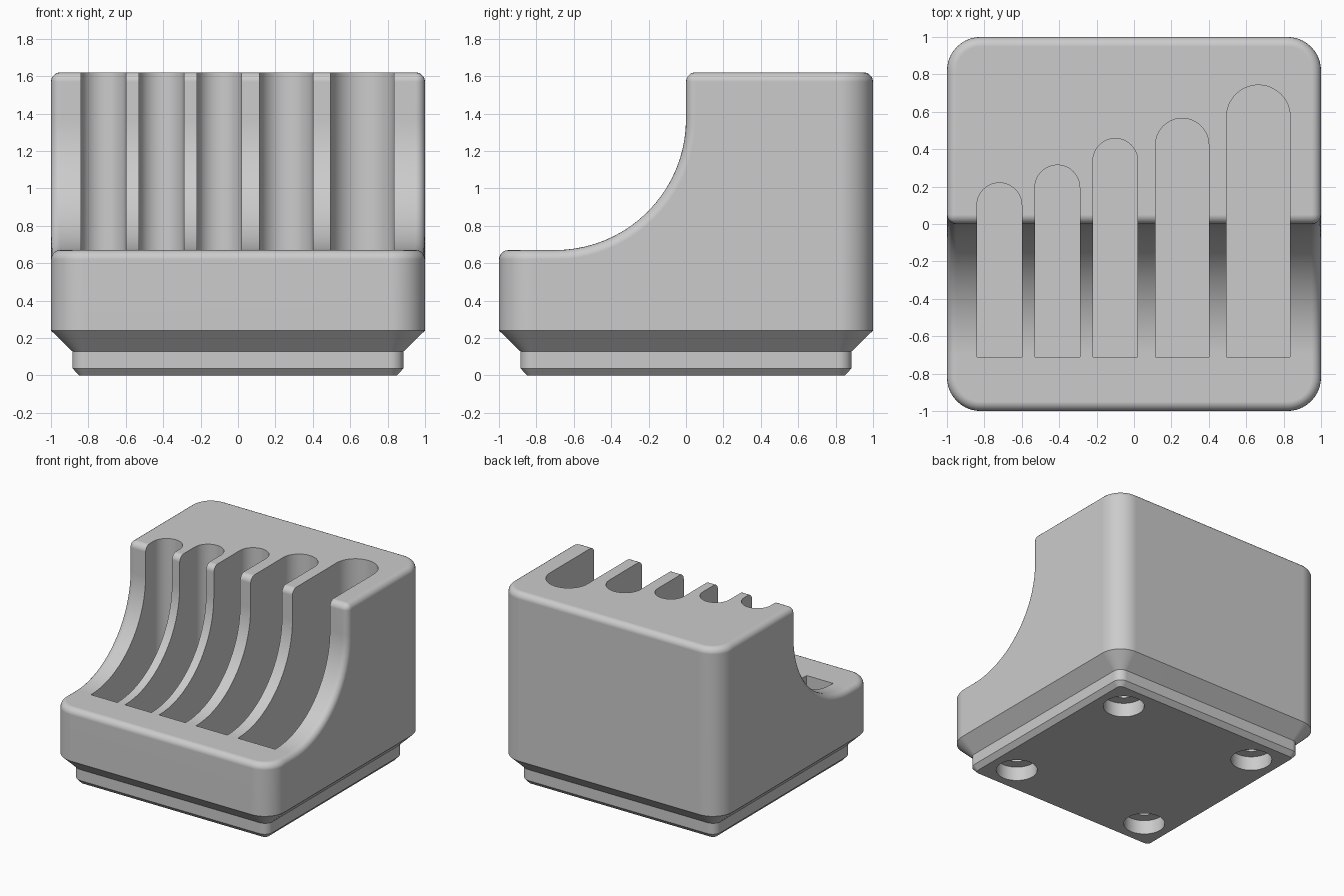
import bpy
import bmesh
from math import pi, cos, sin, radians

cube = bpy.data.objects.get("Cube")
if cube:
    bpy.data.objects.remove(cube, do_unlink=True)

grey = bpy.data.materials.new("plain grey")
grey.use_nodes = True
grey.diffuse_color = (0.6, 0.6, 0.6, 1)
grey.node_tree.nodes["Principled BSDF"].inputs["Base Color"].default_value = (0.6, 0.6, 0.6, 1)


def arc(cx, cy, r, start, end, steps):
    """Points along an arc, angles in degrees."""
    angles = [radians(start + (end - start) * i / steps) for i in range(steps + 1)]
    return [(cx + r * cos(a), cy + r * sin(a)) for a in angles]


def loft(name, rings):
    """Closed solid through rings of equal point count."""
    bm = bmesh.new()
    loops = [[bm.verts.new(p) for p in ring] for ring in rings]
    n = len(loops[0])
    for low, high in zip(loops, loops[1:]):
        for i in range(n):
            j = (i + 1) % n
            bm.faces.new((low[i], low[j], high[j], high[i]))
    bm.faces.new(loops[0][::-1])
    bm.faces.new(loops[-1])
    bmesh.ops.recalc_face_normals(bm, faces=bm.faces)
    mesh = bpy.data.meshes.new(name)
    bm.to_mesh(mesh)
    bm.free()
    mesh.materials.append(grey)
    obj = bpy.data.objects.new(name, mesh)
    bpy.context.collection.objects.link(obj)
    return obj


def prism(name, outline, z0, z1):
    return loft(name, [[(x, y, z) for x, y in outline] for z in (z0, z1)])


def rounded_square(half, r, z):
    c = half - r
    corners = [(c, c, 0), (-c, c, 90), (-c, -c, 180), (c, -c, 270)]
    return [(x, y, z) for cx, cy, a in corners for x, y in arc(cx, cy, r, a, a + 90, 10)]


def apply_all(obj):
    bpy.ops.object.select_all(action="DESELECT")
    obj.select_set(True)
    bpy.context.view_layer.objects.active = obj
    for mod in list(obj.modifiers):
        bpy.ops.object.modifier_apply(modifier=mod.name)


def cut(obj, cutter):
    mod = obj.modifiers.new("cut", "BOOLEAN")
    mod.operation = "DIFFERENCE"
    mod.solver = "EXACT"
    mod.object = cutter
    apply_all(obj)
    bpy.data.objects.remove(cutter, do_unlink=True)


# Block with a stepped, chamfered foot
levels = [(0.85, 0.035, 0), (0.885, 0.07, 0.038), (0.885, 0.07, 0.128),
          (1, 0.18, 0.24), (1, 0.18, 1.62)]
holder = loft("holder_block", [rounded_square(*level) for level in levels])

# Curved scoop across the front
profile = arc(-0.7, 1.37, 0.7, 0, -90, 20) + [(-1.3, 0.67), (-1.3, 2), (0, 2)]
cut(holder, loft("scoop_cutter", [[(x, y, z) for y, z in profile] for x in (-1.3, 1.3)]))

# Soft upper edges
bevel = holder.modifiers.new("soft edges", "BEVEL")
bevel.width = 0.05
bevel.segments = 5
bevel.limit_method = "ANGLE"
bevel.angle_limit = radians(60)
apply_all(holder)

# Five graded slots: left edge, right edge, back end
slots = [(-0.84, -0.6, 0.22), (-0.53, -0.29, 0.315), (-0.22, 0.02, 0.457),
         (0.115, 0.4, 0.565), (0.495, 0.835, 0.743)]
for x0, x1, back in slots:
    r = (x1 - x0) / 2
    outline = [(x0, -0.71), (x1, -0.71)] + arc(x0 + r, back - r, r, 0, 180, 24)
    cut(holder, prism("slot_cutter", outline, 0.34, 2))

# Magnet pockets with narrow screw holes under the foot
for sx in (-1, 1):
    for sy in (-1, 1):
        for r, top in ((0.155, 0.116), (0.072, 0.29)):
            circle = arc(sx * 0.627, sy * 0.627, r, 0, 360, 32)[:-1]
            cut(holder, prism("pocket_cutter", circle, -0.1, top))

# Smooth shading with crisp slot edges
bpy.ops.object.shade_smooth_by_angle(angle=radians(30))
weighted = holder.modifiers.new("flat face normals", "WEIGHTED_NORMAL")
weighted.keep_sharp = True
